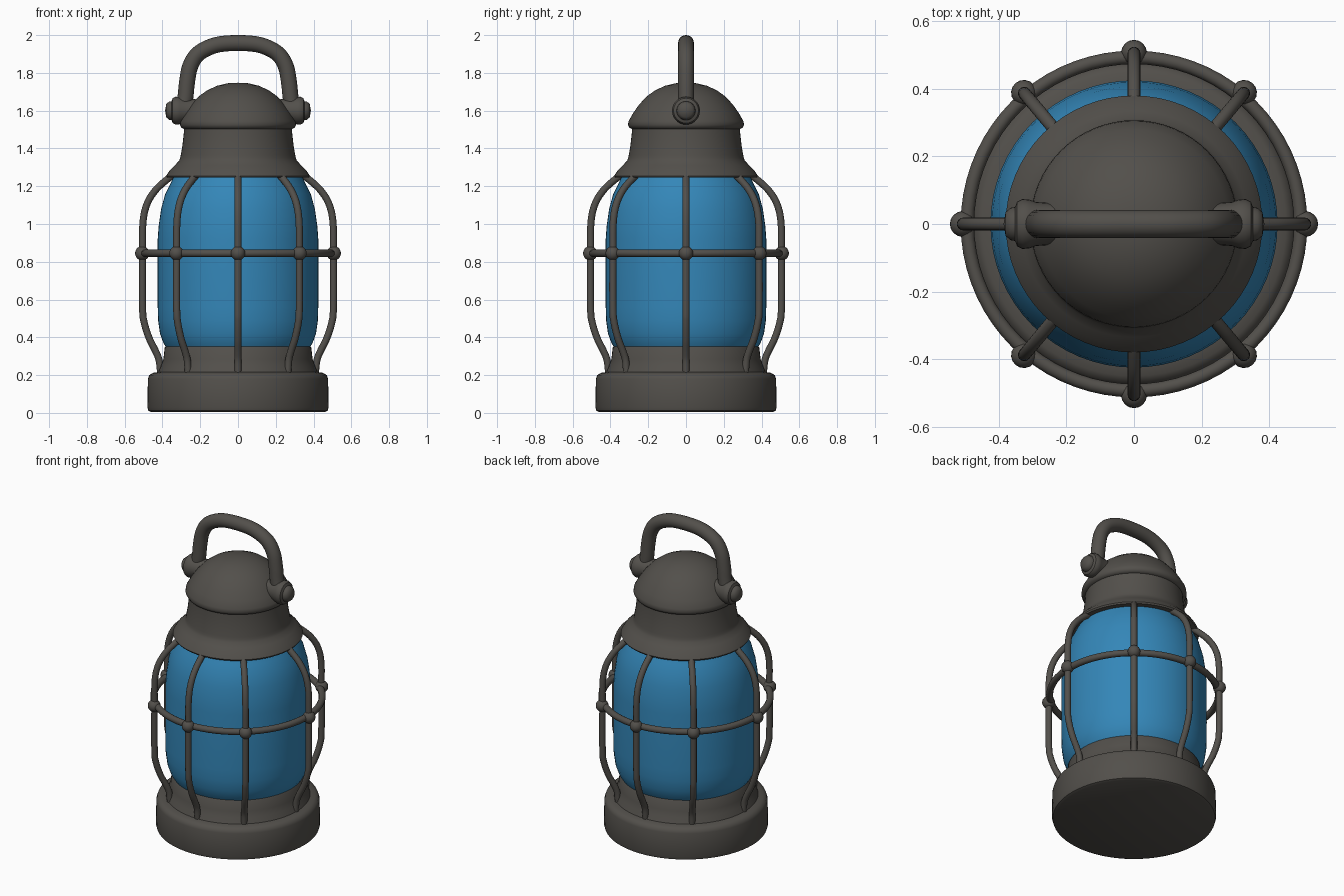
import bpy, bmesh, math
from mathutils import Vector, Matrix

if "Cube" in bpy.data.objects:
    bpy.data.objects.remove(bpy.data.objects["Cube"])


def material(name, rgb):
    m = bpy.data.materials.new(name)
    m.diffuse_color = (*rgb, 1.0)
    m.use_nodes = True
    m.node_tree.nodes["Principled BSDF"].inputs["Base Color"].default_value = m.diffuse_color
    return m


iron = material("dark iron", (0.085, 0.079, 0.070))
blue = material("blue glass", (0.034, 0.24, 0.48))


def finish(obj, mat, angle=40):
    obj.data.materials.append(mat)
    bpy.ops.object.select_all(action='DESELECT')
    obj.select_set(True)
    bpy.context.view_layer.objects.active = obj
    bpy.ops.object.shade_smooth_by_angle(angle=math.radians(angle))
    return obj


def from_bmesh(name, bm, mat):
    bmesh.ops.remove_doubles(bm, verts=bm.verts, dist=1e-5)
    bmesh.ops.recalc_face_normals(bm, faces=bm.faces)
    me = bpy.data.meshes.new(name)
    bm.to_mesh(me)
    bm.free()
    obj = bpy.data.objects.new(name, me)
    bpy.context.collection.objects.link(obj)
    return finish(obj, mat)


def lathe(name, profile, mat, matrix=None, steps=64):
    """Spin an (r, z) profile that starts and ends on the axis."""
    bm = bmesh.new()
    vs = [bm.verts.new((r, 0, z)) for r, z in profile]
    es = [bm.edges.new(p) for p in zip(vs, vs[1:])]
    bmesh.ops.spin(bm, geom=vs + es, cent=(0, 0, 0), axis=(0, 0, 1),
                   angle=math.tau, steps=steps, use_duplicate=False)
    bmesh.ops.remove_doubles(bm, verts=bm.verts, dist=1e-5)
    if matrix:
        bm.transform(matrix)
    return from_bmesh(name, bm, mat)


def smooth_path(pts, n=5):
    """Catmull-Rom samples through the points."""
    p = [Vector(q) for q in pts]
    p = [2 * p[0] - p[1]] + p + [2 * p[-1] - p[-2]]
    out = []
    for a, b, c, d in zip(p, p[1:], p[2:], p[3:]):
        for i in range(n):
            t = i / n
            out.append(0.5 * (2 * b + (c - a) * t + (2 * a - 5 * b + 4 * c - d) * t * t
                              + (3 * b - a - 3 * c + d) * t ** 3))
    return out + [p[-2]]


def tube(name, pts, radius, mat, sides=14):
    """Sweep a circle along a path lying in the xz plane, then cap it."""
    path = smooth_path(pts)
    bm = bmesh.new()
    rings = []
    for i, q in enumerate(path):
        t = (path[min(i + 1, len(path) - 1)] - path[max(i - 1, 0)]).normalized()
        side = Vector((0, 1, 0))
        up = t.cross(side)
        rings.append([bm.verts.new(q + radius * (math.cos(a) * side + math.sin(a) * up))
                      for a in (math.tau * k / sides for k in range(sides))])
    for r0, r1 in zip(rings, rings[1:]):
        for k in range(sides):
            j = (k + 1) % sides
            bm.faces.new((r0[k], r0[j], r1[j], r1[k]))
    bm.faces.new(rings[0])
    bm.faces.new(rings[-1])
    return from_bmesh(name, bm, mat)


# Base drum with the collar that holds the glass
lathe("base", [(0, 0.005), (0.46, 0.005), (0.475, 0.012), (0.48, 0.03), (0.477, 0.18),
               (0.47, 0.2), (0.45, 0.212), (0.422, 0.216), (0.408, 0.25), (0.395, 0.285),
               (0.388, 0.345), (0.38, 0.355), (0, 0.355)], iron)

# Glass barrel
lathe("glass", [(0, 0.33), (0.37, 0.33), (0.395, 0.37), (0.413, 0.42), (0.423, 0.49),
                (0.425, 0.56), (0.425, 0.92), (0.42, 0.99), (0.407, 1.08), (0.385, 1.16),
                (0.36, 1.21), (0.335, 1.26), (0, 1.26)], blue)

# Shoulder and neck
lathe("shoulder", [(0, 1.246), (0.375, 1.246), (0.38, 1.255), (0.362, 1.283), (0.335, 1.31),
                   (0.312, 1.335), (0.306, 1.35), (0.303, 1.365), (0.295, 1.41),
                   (0.287, 1.48), (0.285, 1.53), (0, 1.53)], iron)

# Domed lid
lathe("lid", [(0, 1.502), (0.285, 1.502), (0.3, 1.51), (0.307, 1.525), (0.304, 1.545),
              (0.28, 1.587), (0.25, 1.63), (0.212, 1.672), (0.165, 1.707), (0.11, 1.732),
              (0.055, 1.745), (0, 1.748)], iron)

# Cage bars with a knob where each crosses the hoop
bar_path = [(0.335, 0, 1.265), (0.385, 0, 1.228), (0.44, 0, 1.175), (0.482, 0, 1.105),
            (0.503, 0, 1.01), (0.505, 0, 0.85), (0.505, 0, 0.56), (0.497, 0, 0.48),
            (0.47, 0, 0.395), (0.438, 0, 0.33), (0.418, 0, 0.28), (0.41, 0, 0.215)]
for i, deg in enumerate((0, 50, 90, 130, 180, 230, 270, 310)):
    turn = Matrix.Rotation(math.radians(deg), 4, 'Z')
    bar = tube(f"cage_bar_{i}", bar_path, 0.019, iron)
    bar.data.transform(turn)
    bm = bmesh.new()
    bmesh.ops.create_uvsphere(bm, u_segments=16, v_segments=10, radius=0.038)
    bm.transform(turn @ Matrix.Translation((0.507, 0, 0.845)))
    from_bmesh(f"cage_knob_{i}", bm, iron)

# Horizontal hoop
bpy.ops.mesh.primitive_torus_add(major_radius=0.493, minor_radius=0.02, major_segments=72,
                                 minor_segments=14, location=(0, 0, 0.845))
hoop = bpy.context.object
hoop.name = "cage_hoop"
finish(hoop, iron)

# Carrying handle
half = [(0.3, 0, 1.58), (0.28, 0, 1.66), (0.27, 0, 1.75), (0.253, 0, 1.835),
        (0.212, 0, 1.9), (0.14, 0, 1.94), (0.06, 0, 1.956)]
tube("handle", half + [(-x, y, z) for x, y, z in reversed(half)], 0.042, iron, 20)

# Pivot bolts on both sides of the lid
for label, s in (("right", 1), ("left", -1)):
    place = Matrix.Translation((0, 0, 1.6)) @ Matrix.Rotation(s * math.pi / 2, 4, 'Y')
    lathe(f"pivot_{label}", [(0, 0.22), (0.06, 0.22), (0.065, 0.29), (0.072, 0.31),
                             (0.074, 0.33), (0.066, 0.346), (0.05, 0.352), (0.048, 0.365),
                             (0.035, 0.38), (0, 0.386)], iron, place, 28)
